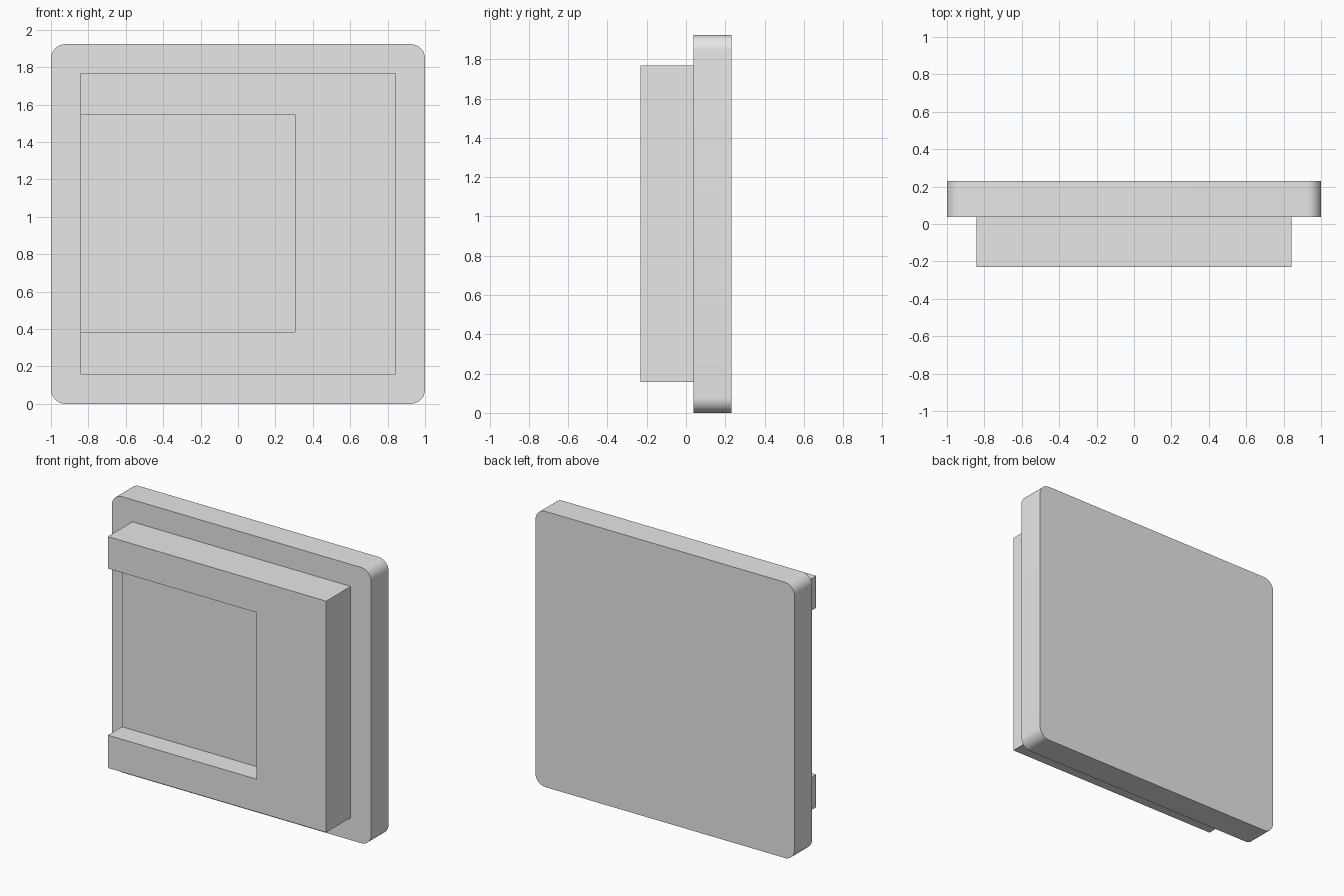
import bpy, bmesh, math
from mathutils import Vector

default_cube = bpy.data.objects.get("Cube")
if default_cube:
    bpy.data.objects.remove(default_cube, do_unlink=True)

grey = bpy.data.materials.new("light_grey")
grey.use_nodes = True
grey.diffuse_color = (0.8, 0.8, 0.8, 1)
grey.node_tree.nodes["Principled BSDF"].inputs["Base Color"].default_value = grey.diffuse_color


def box(name, low, high, radius=0):
    """Box between two corners, optionally rounding the edges that run along y."""
    low, high = Vector(low), Vector(high)
    bm = bmesh.new()
    bmesh.ops.create_cube(bm, size=1)
    for v in bm.verts:
        v.co = (low + high) / 2 + v.co * (high - low)
    if radius:
        edges = [e for e in bm.edges if abs(e.verts[0].co.y - e.verts[1].co.y) > 0.01]
        bmesh.ops.bevel(bm, geom=edges, offset=radius, segments=10, profile=0.5, affect='EDGES')
    mesh = bpy.data.meshes.new(name)
    bm.to_mesh(mesh)
    bm.free()
    mesh.materials.append(grey)
    obj = bpy.data.objects.new(name, mesh)
    bpy.context.collection.objects.link(obj)
    return obj


def select_only(obj):
    bpy.ops.object.select_all(action='DESELECT')
    obj.select_set(True)
    bpy.context.view_layer.objects.active = obj


FRONT, JOINT, BACK = -0.231, 0.0385, 0.231

# Back plate with rounded corners
plate = box("back_plate", (-1, JOINT, 0), (1, BACK, 1.923), radius=0.077)
select_only(plate)
bpy.ops.object.shade_smooth_by_angle(angle=math.radians(30))

# Raised block on the front
block = box("front_block", (-0.842, FRONT, 0.156), (0.842, JOINT, 1.769))

# Pocket cut into the block, open on one side
cutter = box("pocket_cutter", (-1.2, FRONT - 0.2, 0.384), (0.305, FRONT + 0.154, 1.546))
cutter.hide_render = True
cut = block.modifiers.new("pocket", 'BOOLEAN')
cut.operation = 'DIFFERENCE'
cut.solver = 'EXACT'
cut.object = cutter
select_only(block)
bpy.ops.object.modifier_apply(modifier=cut.name)
bpy.data.objects.remove(cutter, do_unlink=True)
